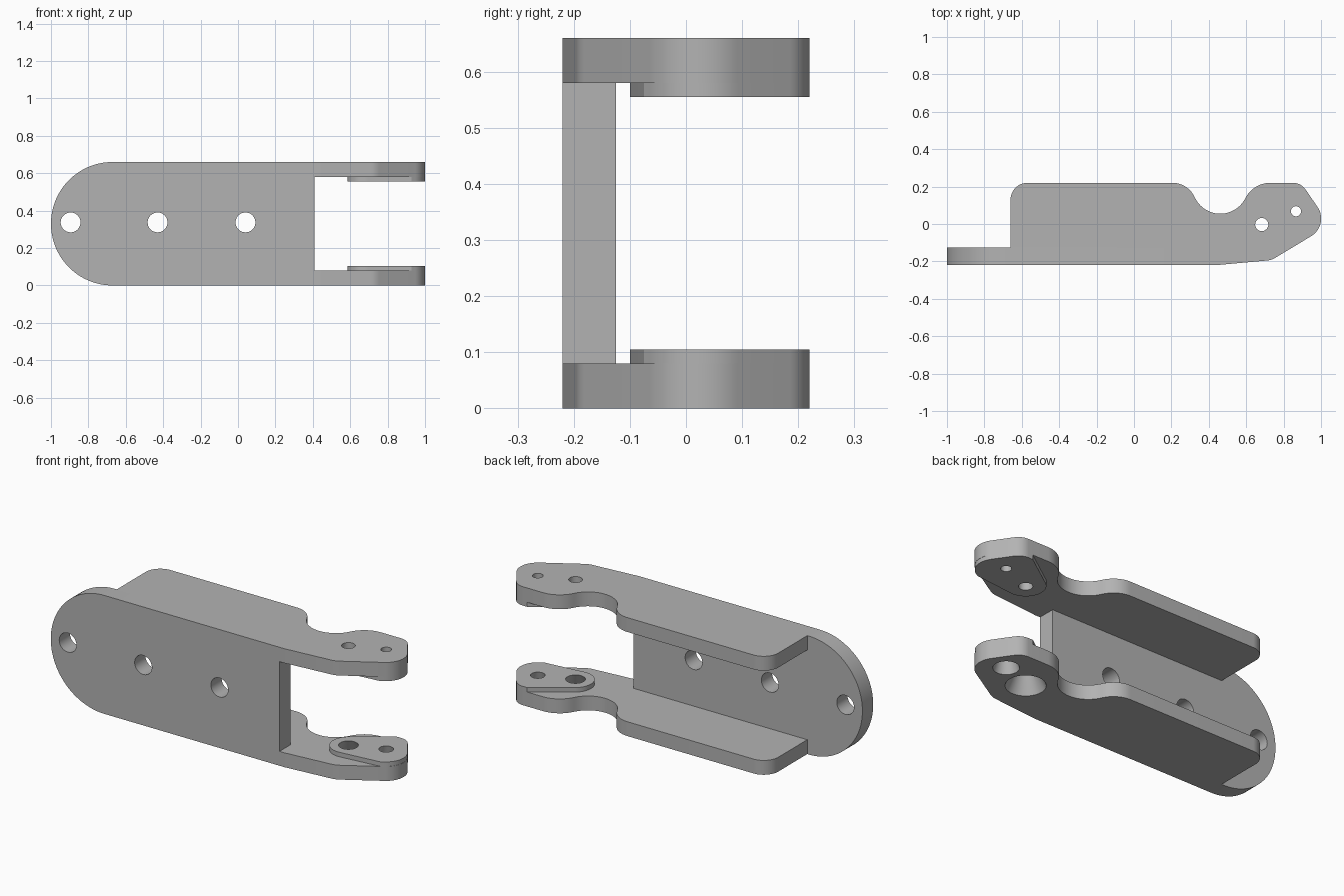
import bpy, bmesh, math
from mathutils import Vector, Matrix

cube = bpy.data.objects.get("Cube")
if cube:
    bpy.data.objects.remove(cube, do_unlink=True)

grey = bpy.data.materials.new("plain_grey")
grey.use_nodes = True
COLOUR = (0.45, 0.45, 0.45, 1)
grey.diffuse_color = COLOUR
grey.node_tree.nodes["Principled BSDF"].inputs["Base Color"].default_value = COLOUR

HEIGHT, ARM, BOSS = 0.66, 0.08, 0.105
FRONT, INNER = -0.22, -0.125


def rounded(corners):
    """Turn (x, y, radius) corners into an outline with filleted corners."""
    points = []
    for i, (x, y, r) in enumerate(corners):
        p = Vector((x, y))
        if r == 0:
            points.append(p)
            continue
        a = (Vector(corners[i - 1][:2]) - p).normalized()
        b = (Vector(corners[(i + 1) % len(corners)][:2]) - p).normalized()
        half = a.angle(b) / 2
        centre = p + (a + b).normalized() * (r / math.sin(half))
        start = p + a * (r / math.tan(half)) - centre
        end = p + b * (r / math.tan(half)) - centre
        sweep = math.pi - 2 * half
        if start.x * end.y - start.y * end.x < 0:
            sweep = -sweep
        n = math.ceil(abs(sweep) / math.radians(3.5))
        for k in range(n + 1):
            points.append(centre + Matrix.Rotation(sweep * k / n, 2) @ start)
    return points


def add_object(name, bm):
    bmesh.ops.recalc_face_normals(bm, faces=bm.faces)
    mesh = bpy.data.meshes.new(name)
    bm.to_mesh(mesh)
    bm.free()
    mesh.materials.append(grey)
    obj = bpy.data.objects.new(name, mesh)
    bpy.context.collection.objects.link(obj)
    return obj


def extrude(name, points, low, high, place=lambda u, v, w: (u, v, w)):
    bm = bmesh.new()
    rings = [[bm.verts.new(place(p.x, p.y, w)) for p in points] for w in (low, high)]
    for ring in rings:
        bm.faces.new(ring)
    for i in range(len(points)):
        j = (i + 1) % len(points)
        bm.faces.new((rings[0][i], rings[0][j], rings[1][j], rings[1][i]))
    return add_object(name, bm)


def hole_cutter(r1, r2, depth, matrix):
    bm = bmesh.new()
    bmesh.ops.create_cone(bm, cap_ends=True, segments=96, radius1=r1,
                          radius2=r2, depth=depth, matrix=matrix)
    cutter = add_object("hole_cutter", bm)
    cutter.hide_render = True
    return cutter


def activate(obj):
    bpy.ops.object.select_all(action="DESELECT")
    obj.select_set(True)
    bpy.context.view_layer.objects.active = obj


def finish(obj, cutters):
    activate(obj)
    for cutter in cutters:
        mod = obj.modifiers.new("hole", "BOOLEAN")
        mod.operation = "DIFFERENCE"
        mod.solver = "EXACT"
        mod.object = cutter
        bpy.ops.object.modifier_apply(modifier=mod.name)
    bpy.ops.object.shade_smooth_by_angle(angle=math.radians(4.5))


def discard(cutters):
    for cutter in cutters:
        bpy.data.objects.remove(cutter, do_unlink=True)


# Web plate with one round end and three bolt holes
R = HEIGHT / 2
web = extrude(
    "web_plate",
    rounded([(-1, 0, R - 0.0005), (0.41, 0, 0), (0.41, HEIGHT, 0), (-1, HEIGHT, R - 0.0005)]),
    FRONT, INNER, lambda u, v, w: (u, w, v))
cutters = [
    hole_cutter(0.053, 0.053, 0.4,
                Matrix.Translation((x, -0.17, 0.337)) @ Matrix.Rotation(math.pi / 2, 4, "X"))
    for x in (-0.895, -0.43, 0.04)]
finish(web, cutters)
discard(cutters)

# Outline shared by both side arms, and the raised pad at the arm tip
tip = [(1.047, -0.005, 0.11), (0.893, 0.22, 0.08)]
arm_outline = rounded([
    (-0.66, INNER, 0), (0.41, INNER, 0), (0.41, FRONT, 0), (0.44, FRONT, 0),
    (0.735, -0.193, 0.1), *tip,
    (0.64, 0.22, 0.15), (0.55, 0.055, 0.15), (0.37, 0.055, 0.15),
    (0.285, 0.22, 0.13), (-0.66, 0.22, 0.09)])
pad_outline = rounded([(0.311, -0.14, 0.1), (0.927, -0.075, 0), *tip, (0.825, 0.22, 0)])

# Pivot holes: straight in the upper arm, tapered in the lower arm
PIVOTS = [(0.683, -0.003, 0.035, 0.05, 0.1), (0.866, 0.068, 0.027, 0.037, 0.065)]
EXTRA = 0.01
for side in ("lower", "upper"):
    cutters = []
    for x, y, straight, narrow, wide in PIVOTS:
        if side == "lower":
            slope = (wide - narrow) / BOSS * EXTRA
            cutters.append(hole_cutter(wide + slope, narrow - slope, BOSS + 2 * EXTRA,
                                       Matrix.Translation((x, y, BOSS / 2))))
        else:
            cutters.append(hole_cutter(straight, straight, 0.3,
                                       Matrix.Translation((x, y, HEIGHT - BOSS / 2))))

    def place(u, v, w, top=(side == "upper")):
        return (u, v, HEIGHT - w if top else w)

    finish(extrude(side + "_arm", arm_outline, 0, ARM, place), cutters)
    finish(extrude(side + "_pivot_pad", pad_outline, ARM, BOSS, place), cutters)
    discard(cutters)
